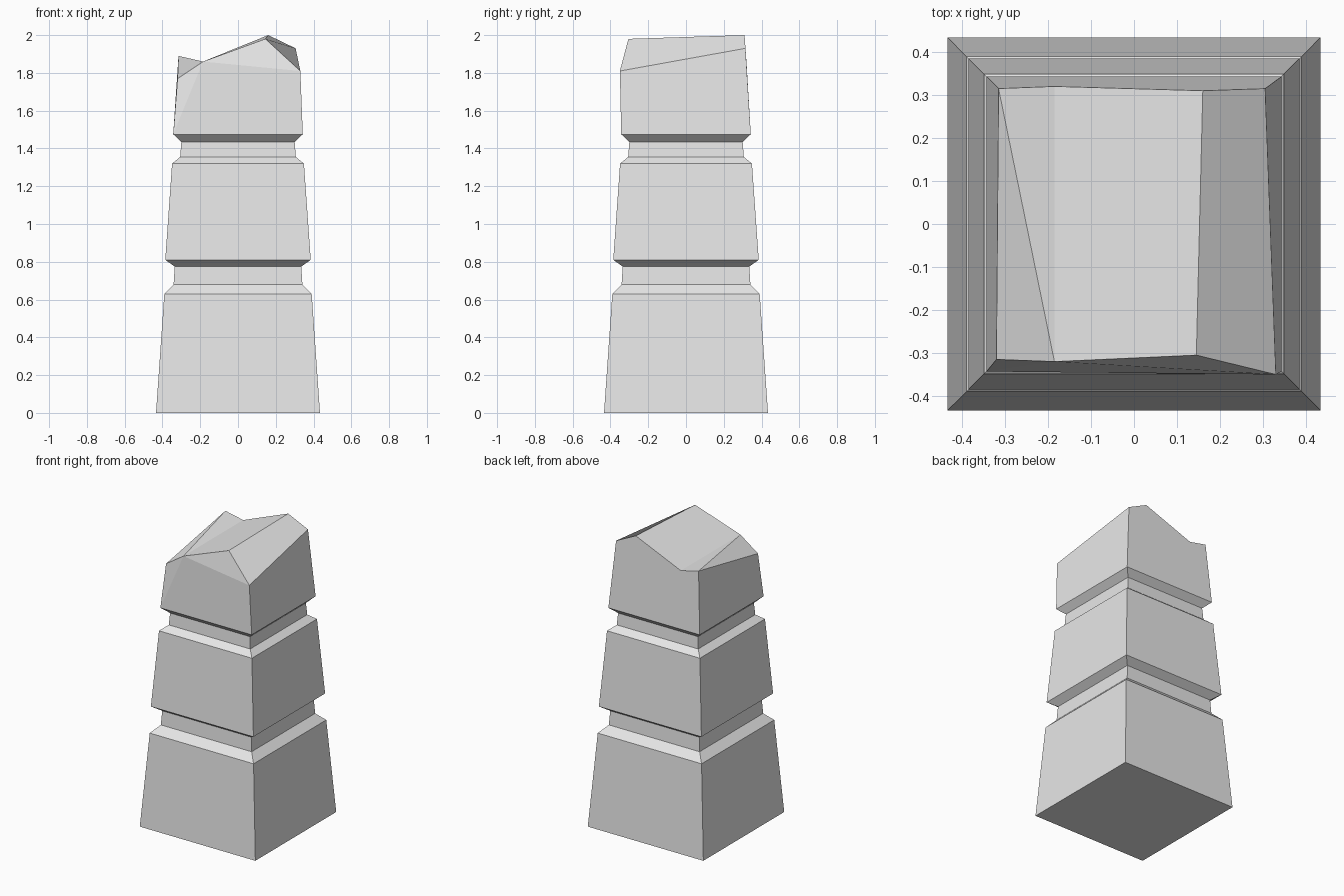
import bpy
import bmesh

cube = bpy.data.objects.get("Cube")
if cube:
    bpy.data.objects.remove(cube, do_unlink=True)

# Single stone colour
STONE = (0.8, 0.8, 0.8, 1.0)
stone = bpy.data.materials.new("grey_stone")
stone.use_nodes = True
stone.diffuse_color = STONE
stone.node_tree.nodes["Principled BSDF"].inputs["Base Color"].default_value = STONE

bm = bmesh.new()


def square_ring(half, z):
    """Four corners: front left, front right, back right, back left in x order."""
    corners = ((-1, -1), (1, -1), (1, 1), (-1, 1))
    return [bm.verts.new((half * x, half * y, z)) for x, y in corners]


# Tapering shaft with two grooves: half width and height
profile = [
    (0.434, 0), (0.39, 0.63), (0.341, 0.68), (0.335, 0.775), (0.385, 0.81),
    (0.349, 1.32), (0.306, 1.355), (0.30, 1.435), (0.343, 1.475),
]
rings = [square_ring(half, z) for half, z in profile]
bm.faces.new(rings[0][::-1])
for low, high in zip(rings, rings[1:]):
    for i in range(4):
        j = (i + 1) % 4
        bm.faces.new((low[i], low[j], high[j], high[i]))

# Broken crown: edge points run from the -x side to the +x side
front = [bm.verts.new(p) for p in (
    (-0.32, -0.315, 1.77), (-0.185, -0.32, 1.86),
    (0.145, -0.305, 1.98), (0.33, -0.35, 1.81))]
back = [bm.verts.new(p) for p in (
    (-0.315, 0.315, 1.89), (-0.185, 0.32, 1.86),
    (0.16, 0.31, 2.0), (0.305, 0.315, 1.93))]
f_low, f_high, b_high, b_low = rings[-1]

crown_faces = [
    # chipped front
    (f_low, front[1], front[0]),
    (f_low, f_high, front[3], front[1]),
    (front[1], front[3], front[2]),
    # sides and back
    (f_high, b_high, back[3], front[3]),
    (b_low, f_low, front[0], back[0]),
    (b_high, b_low, *back),
    # sloping top
    (front[0], front[1], back[0]),
    (front[1], back[1], back[0]),
    (front[1], front[2], back[2], back[1]),
    (front[2], front[3], back[3], back[2]),
]
for face in crown_faces:
    bm.faces.new(face)

bmesh.ops.recalc_face_normals(bm, faces=bm.faces[:])
mesh = bpy.data.meshes.new("broken_stone_pillar")
bm.to_mesh(mesh)
bm.free()
mesh.materials.append(stone)
pillar = bpy.data.objects.new("broken_stone_pillar", mesh)
bpy.context.collection.objects.link(pillar)
